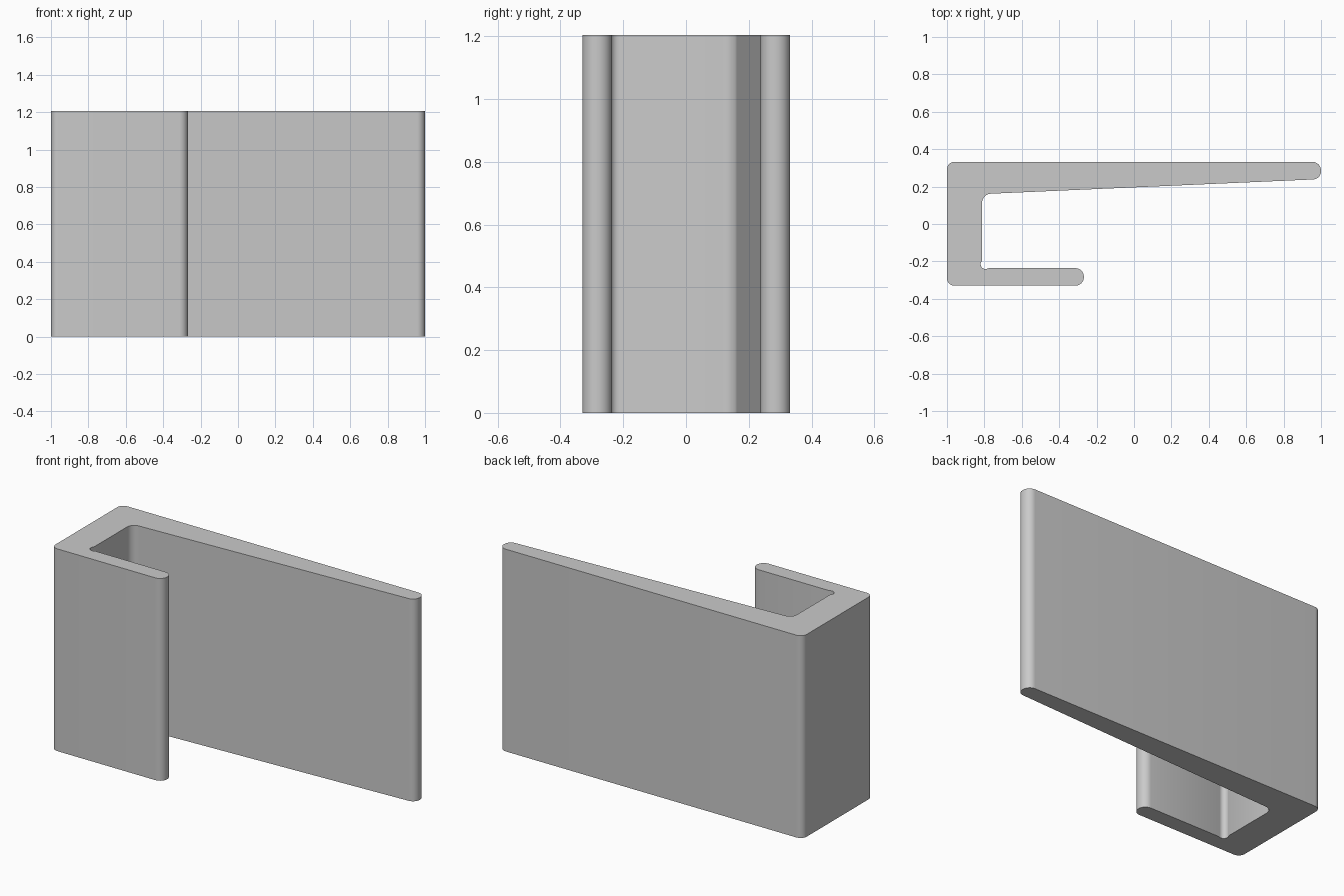
import bpy, bmesh, math
from mathutils import Vector

if "Cube" in bpy.data.objects:
    bpy.data.objects.remove(bpy.data.objects["Cube"], do_unlink=True)

HEIGHT = 1.205

# Hook outline, counter-clockwise: x, y, fillet radius
CORNERS = [
    (-1.0, -0.33, 0.04),
    (-0.268, -0.33, 0.046),
    (-0.268, -0.236, 0.046),
    (-0.775, -0.236, 0),       # relief notch in the inner corner
    (-0.79, -0.241, 0),
    (-0.82, -0.241, 0.026),
    (-0.82, -0.21, 0),
    (-0.812, -0.195, 0),
    (-0.812, 0.16, 0.048),
    (1.0, 0.24, 0.044),        # tapered long arm
    (1.0, 0.332, 0.046),
    (-1.0, 0.332, 0.04),
]


def fillet(before, corner, after, radius, steps=10):
    """Points of an arc that rounds one corner."""
    if radius == 0:
        return [corner]
    a, b = (before - corner).normalized(), (after - corner).normalized()
    half = a.angle(b) / 2
    centre = corner + (a + b).normalized() * radius / math.sin(half)
    reach = radius / math.tan(half)
    start, end = corner + a * reach - centre, corner + b * reach - centre
    turn = math.atan2(start.x * end.y - start.y * end.x, start.dot(end))
    first = math.atan2(start.y, start.x)
    angles = [first + turn * i / steps for i in range(steps + 1)]
    return [centre + radius * Vector((math.cos(t), math.sin(t))) for t in angles]


def outline(corners):
    pts = [Vector((x, y)) for x, y, r in corners]
    path = []
    for i, (x, y, r) in enumerate(corners):
        path += fillet(pts[i - 1], pts[i], pts[(i + 1) % len(pts)], r)
    return path


# Extrude the outline upwards
bm = bmesh.new()
base = bm.faces.new([bm.verts.new((p.x, p.y, 0)) for p in outline(CORNERS)])
top = bmesh.ops.extrude_face_region(bm, geom=[base], use_keep_orig=True)
bmesh.ops.translate(bm, vec=(0, 0, HEIGHT),
                    verts=[v for v in top["geom"] if isinstance(v, bmesh.types.BMVert)])
bmesh.ops.recalc_face_normals(bm, faces=bm.faces)
mesh = bpy.data.meshes.new("hook_clip")
bm.to_mesh(mesh)
bm.free()
clip = bpy.data.objects.new("hook_clip", mesh)
bpy.context.collection.objects.link(clip)

# Plain grey
grey = bpy.data.materials.new("light grey")
grey.use_nodes = True
colour = (0.59, 0.59, 0.59, 1)
grey.diffuse_color = colour
grey.node_tree.nodes["Principled BSDF"].inputs["Base Color"].default_value = colour
mesh.materials.append(grey)

# Smooth fillets, sharp rims
bpy.ops.object.select_all(action="DESELECT")
clip.select_set(True)
bpy.context.view_layer.objects.active = clip
bpy.ops.object.shade_smooth_by_angle(angle=math.radians(30))
